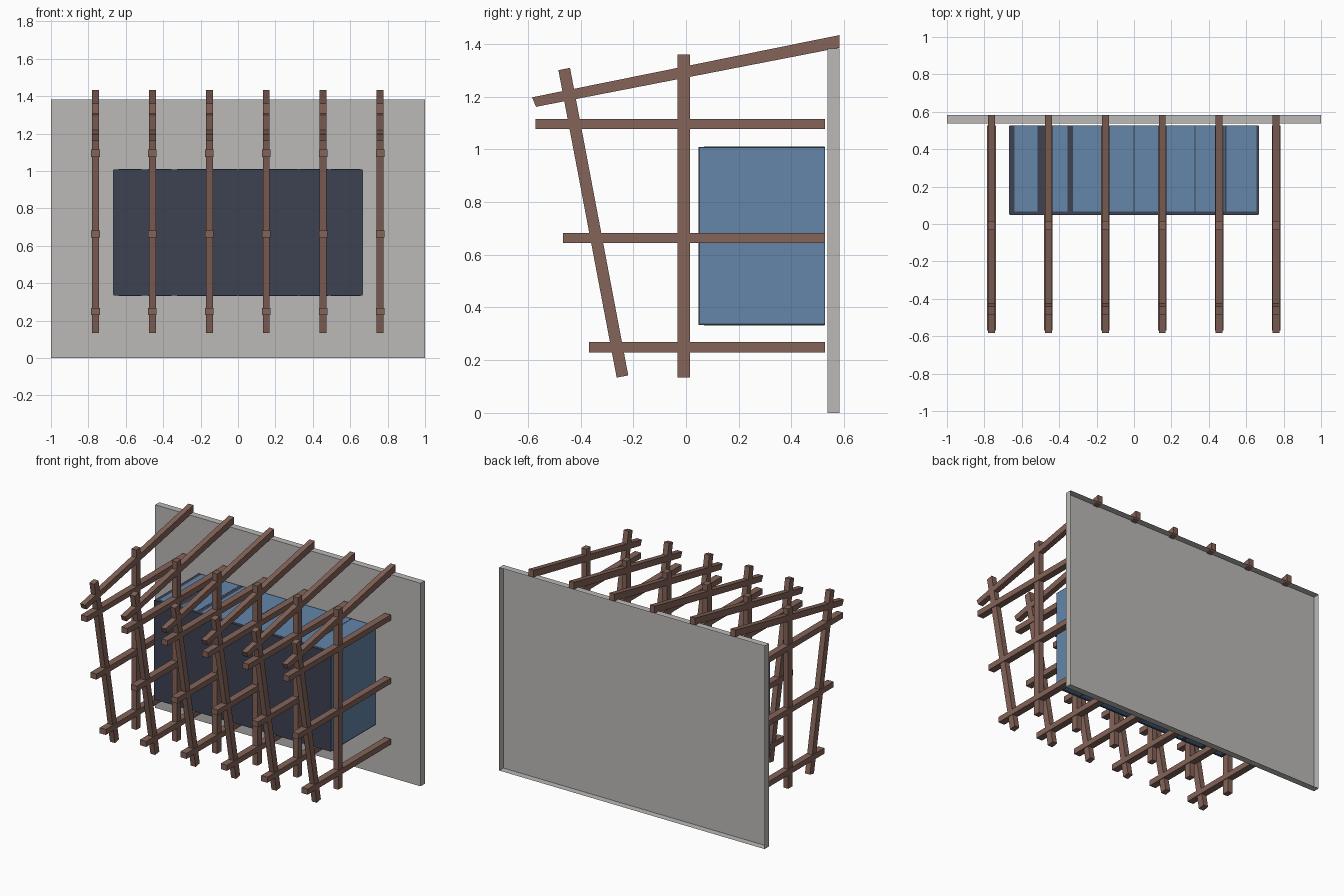
import bpy
import bmesh

if "Cube" in bpy.data.objects:
    bpy.data.objects.remove(bpy.data.objects["Cube"])


def material(name, rgb):
    m = bpy.data.materials.new(name)
    lin = [((c / 255 + 0.055) / 1.055) ** 2.4 for c in rgb]
    m.diffuse_color = (*lin, 1)
    m.use_nodes = True
    m.node_tree.nodes["Principled BSDF"].inputs["Base Color"].default_value = m.diffuse_color
    return m


WOOD = material("brown wood", (131, 99, 88))
GREY = material("grey wall", (188, 186, 183))
BLUE = material("blue glass", (99, 134, 170))
DARK = material("dark frame", (61, 66, 81))


def prism(name, profile, x0, x1, mat, open_back=False):
    """Extrude a (y, z) profile along x; optionally leave the +y side open."""
    n = len(profile)
    verts = [(x, y, z) for x in (x0, x1) for y, z in profile]
    faces = [list(range(n))[::-1], list(range(n, 2 * n))]
    faces += [(i, (i + 1) % n, n + (i + 1) % n, n + i) for i in range(n)]
    me = bpy.data.meshes.new(name)
    me.from_pydata(verts, [], faces)
    me.materials.append(mat)
    ob = bpy.data.objects.new(name, me)
    bpy.context.collection.objects.link(ob)
    bm = bmesh.new()
    bm.from_mesh(me)
    bmesh.ops.recalc_face_normals(bm, faces=bm.faces)
    if open_back:
        back = [f for f in bm.faces if f.normal.y > 0.9]
        bmesh.ops.delete(bm, geom=back, context='FACES')
    bm.to_mesh(me)
    bm.free()
    return ob


def box(name, x0, x1, y0, y1, z0, z1, mat, open_back=False):
    return prism(name, [(y0, z0), (y1, z0), (y1, z1), (y0, z1)],
                 x0, x1, mat, open_back)


# back wall: a shallow tray, open at the rear
box("back_wall", -1, 1, 0.537, 0.582, 0, 1.383, GREY, open_back=True)

# window box with blue panels on top, bottom and both ends
box("window_box", -0.666, 0.666, 0.048, 0.527, 0.333, 1.009, DARK)
for x0, x1 in ((-0.64, -0.515), (-0.48, -0.355), (-0.325, -0.002),
               (0.002, 0.324), (0.328, 0.485), (0.495, 0.655)):
    box("top_panel", x0, x1, 0.068, 0.525, 1.007, 1.01, BLUE)
    box("bottom_panel", x0, x1, 0.068, 0.525, 0.332, 0.335, BLUE)
for s in (-1, 1):
    a, b = sorted((s * 0.664, s * 0.667))
    box("side_panel", a, b, 0.054, 0.525, 0.34, 1.004, BLUE)

# six identical timber frames
P, H = 0.0185, 0.023  # half widths of posts and rails
for i in range(6):
    x = -0.762 + i * 0.3043
    box("upright_post", x - P, x + P, -0.032, 0.015, 0.135, 1.36, WOOD)
    prism("leaning_post", [(-0.484, 1.30), (-0.440, 1.309),
                           (-0.219, 0.142), (-0.263, 0.134)], x - P, x + P, WOOD)
    prism("rafter", [(-0.584, 1.197), (-0.569, 1.161),
                     (0.582, 1.385), (0.582, 1.433)], x - P, x + P, WOOD)
    for y0, z in ((-0.57, 1.095), (-0.467, 0.664), (-0.368, 0.249)):
        box("cross_rail", x - H, x + H, y0, 0.527, z - 0.019, z + 0.019, WOOD)
